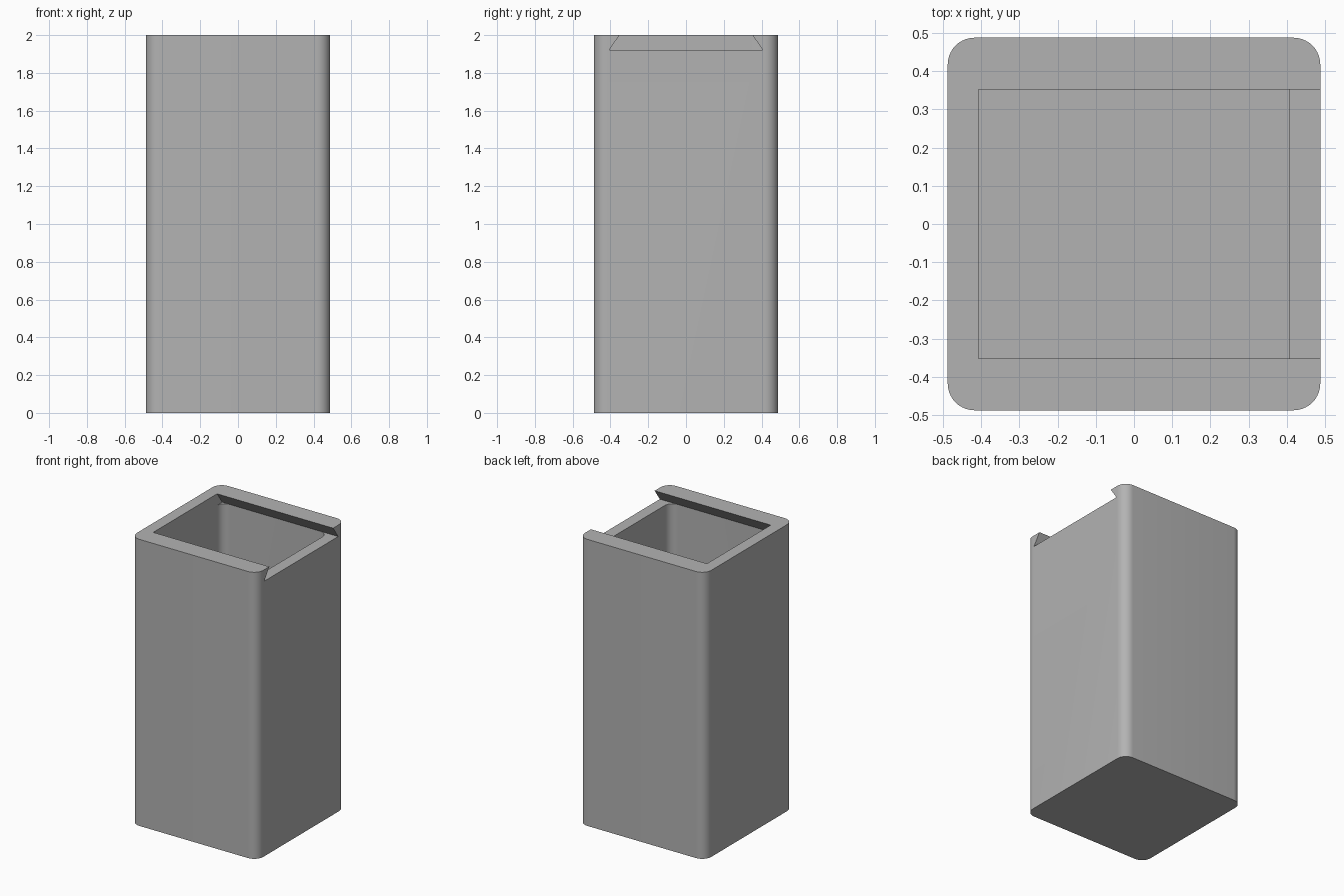
import bpy, bmesh
from math import cos, sin, pi, radians

if "Cube" in bpy.data.objects:
    bpy.data.objects.remove(bpy.data.objects["Cube"], do_unlink=True)

HEIGHT, HALF, RADIUS = 2.0, 0.488, 0.07      # outer shell
INNER, INNER_RADIUS, FLOOR = 0.408, 0.06, 0.08   # cavity
SLOT_Z, SLOT_TOP = 1.92, 0.352               # sliding-lid groove

grey = bpy.data.materials.new("grey")
grey.use_nodes = True
grey.diffuse_color = (0.45, 0.45, 0.45, 1)
grey.node_tree.nodes["Principled BSDF"].inputs["Base Color"].default_value = grey.diffuse_color


def prism(name, points, direction):
    """Extrude a closed profile into a solid."""
    bm = bmesh.new()
    face = bm.faces.new([bm.verts.new(p) for p in points])
    top = bmesh.ops.extrude_face_region(bm, geom=[face])["geom"]
    bmesh.ops.translate(bm, vec=direction,
                        verts=[v for v in top if isinstance(v, bmesh.types.BMVert)])
    bmesh.ops.recalc_face_normals(bm, faces=bm.faces)
    mesh = bpy.data.meshes.new(name)
    bm.to_mesh(mesh)
    bm.free()
    mesh.materials.append(grey)
    obj = bpy.data.objects.new(name, mesh)
    bpy.context.collection.objects.link(obj)
    return obj


def rounded_square(half, radius, z, steps=10):
    c = half - radius
    return [(sx * c + radius * cos(a), sy * c + radius * sin(a), z)
            for q, (sx, sy) in enumerate([(1, 1), (-1, 1), (-1, -1), (1, -1)])
            for a in [(q + i / steps) * pi / 2 for i in range(steps + 1)]]


def cut(target, cutter):
    cutter.hide_render = True
    mod = target.modifiers.new("cut", 'BOOLEAN')
    mod.operation, mod.solver, mod.object = 'DIFFERENCE', 'EXACT', cutter
    bpy.context.view_layer.objects.active = target
    bpy.ops.object.modifier_apply(modifier=mod.name)
    bpy.data.objects.remove(cutter, do_unlink=True)


# Outer shell
box = prism("box_body", rounded_square(HALF, RADIUS, 0), (0, 0, HEIGHT))

# Dovetail groove for a sliding lid, open on the +x side
slope = (INNER - SLOT_TOP) / (HEIGHT - SLOT_Z)
over = 0.05
top_half = SLOT_TOP - slope * over
groove = [(-INNER, -INNER, SLOT_Z), (-INNER, INNER, SLOT_Z),
          (-INNER, top_half, HEIGHT + over), (-INNER, -top_half, HEIGHT + over)]
cut(box, prism("groove_cutter", groove, (INNER + HALF + over, 0, 0)))

# Storage cavity below the groove
cut(box, prism("cavity_cutter", rounded_square(INNER, INNER_RADIUS, FLOOR),
               (0, 0, SLOT_Z - FLOOR)))

# Smooth corners, crisp rims
bpy.ops.object.select_all(action='DESELECT')
box.select_set(True)
bpy.context.view_layer.objects.active = box
bpy.ops.object.shade_smooth_by_angle(angle=radians(30))
